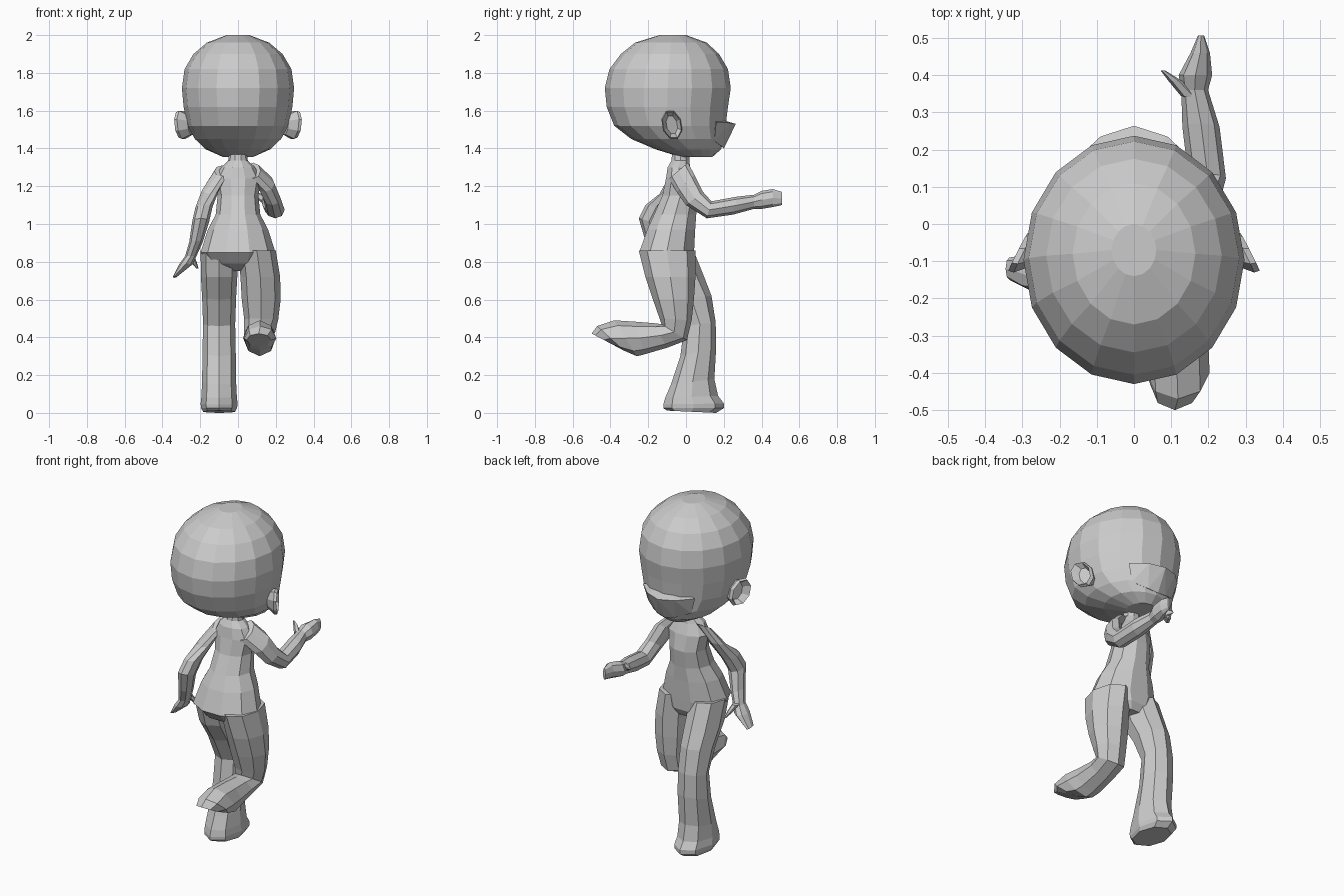
import bpy, bmesh, math
from mathutils import Vector

clay = bpy.data.materials.new("grey_clay")
clay.diffuse_color = (0.6, 0.6, 0.6, 1)


def finish(name, bm):
    bmesh.ops.recalc_face_normals(bm, faces=bm.faces)
    me = bpy.data.meshes.new(name)
    bm.to_mesh(me)
    bm.free()
    me.materials.append(clay)
    ob = bpy.data.objects.new(name, me)
    bpy.context.collection.objects.link(ob)
    return ob


def loft(name, rings, n=8):
    """Skin elliptical rings: (centre x, half width, y and z of one edge, y and z of the other)."""
    bm = bmesh.new()
    loops = []
    for cx, w, ya, za, yb, zb in rings:
        c = Vector((cx, (ya + yb) / 2, (za + zb) / 2))
        u = Vector((w, 0, 0))
        v = Vector((0, (ya - yb) / 2, (za - zb) / 2))
        loops.append([bm.verts.new(c + u * math.cos(a) + v * math.sin(a))
                      for a in (2 * math.pi * i / n for i in range(n))])
    for lo, hi in zip(loops, loops[1:]):
        for i in range(n):
            j = (i + 1) % n
            bm.faces.new((lo[i], lo[j], hi[j], hi[i]))
    bm.faces.new(loops[0])
    bm.faces.new(loops[-1])
    return finish(name, bm)


def level(z, w, front, back, cx=0):
    return (cx, w, front, z, back, z)


# Large rounded head
loft("head", [
    level(1.355, .08, .14, -.03), level(1.395, .17, .185, -.16),
    level(1.45, .228, .205, -.29), level(1.52, .267, .21, -.38),
    level(1.62, .288, .222, -.42), level(1.72, .297, .237, -.43),
    level(1.82, .283, .222, -.405), level(1.90, .236, .175, -.345),
    level(1.96, .165, .11, -.27), level(2.0, .06, .0, -.14)], 16)

# Muzzle wedge under the face
bm = bmesh.new()
for x, y, z in ((0, .264, 1.53), (.09, .235, 1.535), (.17, .16, 1.54), (.14, .15, 1.44),
                (0, .20, 1.40), (.06, .19, 1.41), (0, .14, 1.565)):
    for s in ((1, -1) if x else (1,)):
        bm.verts.new((x * s, y, z))
bmesh.ops.convex_hull(bm, input=bm.verts)
finish("muzzle", bm)

# Cupped ears: base, outer rim, inner rim, hollow
for side, s in (("right", 1), ("left", -1)):
    bm = bmesh.new()
    loops = []
    for x, ry, rz in ((.25, .035, .055), (.295, .055, .08), (.312, .05, .073), (.28, .03, .05)):
        ring = []
        for i in range(8):
            a = math.pi * (i + .5) / 4
            y, z = ry * math.cos(a), rz * math.sin(a)
            ring.append(bm.verts.new((s * (x - y * .5 + z * .1), -.075 + y + z * -.15, 1.525 + z)))
        loops.append(ring)
    for lo, hi in zip(loops, loops[1:]):
        for i in range(8):
            bm.faces.new((lo[i], lo[i - 1], hi[i - 1], hi[i]))
    bm.faces.new(loops[0])
    bm.faces.new(loops[-1])
    finish(side + "_ear", bm)

# Torso with neck, waist and hips
loft("torso", [
    level(.75, .10, .02, -.10), level(.79, .16, .045, -.2), level(.85, .198, .05, -.255),
    level(.97, .16, .055, -.212), level(1.05, .118, .06, -.175),
    level(1.15, .108, .07, -.13), level(1.24, .125, .05, -.11),
    level(1.30, .09, .025, -.10), level(1.335, .052, .02, -.08),
    level(1.42, .045, .02, -.07)], 10)

# Straight standing leg with foot
loft("standing_leg", [
    (-.1, .098, .04, .86, -.2, .86), (-.1, .096, .10, .71, -.16, .72),
    (-.1, .09, .135, .62, -.08, .60), (-.1, .085, .157, .48, -.01, .46),
    (-.1, .088, .16, .35, -.03, .30), (-.1, .09, .15, .18, -.08, .15),
    (-.1, .094, .17, .09, -.11, .08), (-.1, .098, .2, .05, -.12, .045),
    (-.1, .095, .2, .025, -.12, .025), (-.1, .085, .16, .0, -.10, .012)])

# Bent leg, shin and foot kicked behind
loft("bent_leg", [
    (.1, .1, .05, .86, -.25, .86), (.118, .105, .05, .72, -.215, .72),
    (.123, .103, .042, .60, -.175, .60), (.123, .09, .03, .49, -.14, .50),
    (.115, .082, .005, .385, -.13, .47), (.11, .078, -.10, .345, -.17, .475),
    (.11, .083, -.22, .31, -.27, .483), (.115, .085, -.26, .30, -.38, .49),
    (.118, .085, -.33, .33, -.47, .46), (.11, .065, -.37, .352, -.5, .42)])

# Arm reaching forward, with hand and thumb
loft("raised_arm", [
    (.08, .04, .01, 1.325, -.09, 1.24), (.145, .048, .045, 1.26, -.05, 1.17),
    (.18, .046, .09, 1.17, .0, 1.10), (.197, .05, .135, 1.12, .11, 1.03),
    (.18, .05, .27, 1.145, .25, 1.05), (.163, .036, .36, 1.155, .36, 1.08),
    (.165, .045, .40, 1.175, .40, 1.08), (.178, .026, .46, 1.185, .46, 1.09),
    (.18, .008, .507, 1.17, .507, 1.10)])
loft("raised_thumb", [
    (.15, .025, .34, 1.15, .35, 1.10), (.11, .018, .385, 1.165, .385, 1.13),
    (.077, .006, .413, 1.17, .413, 1.15)], 6)

# Arm swung back and down, with hand and thumb
loft("lowered_arm", [
    (-.085, .04, .01, 1.31, -.09, 1.25), (-.145, .045, -.03, 1.20, -.14, 1.16),
    (-.18, .045, -.10, 1.08, -.215, 1.10), (-.197, .045, -.14, 1.0, -.25, 1.03),
    (-.222, .036, -.12, .90, -.215, .91), (-.25, .03, -.10, .83, -.18, .83),
    (-.275, .036, -.08, .785, -.18, .79), (-.335, .01, -.09, .715, -.15, .725)])
loft("lowered_thumb", [
    (-.255, .02, -.08, .84, -.12, .84), (-.235, .016, -.06, .80, -.09, .80),
    (-.215, .006, -.055, .765, -.07, .765)], 6)
